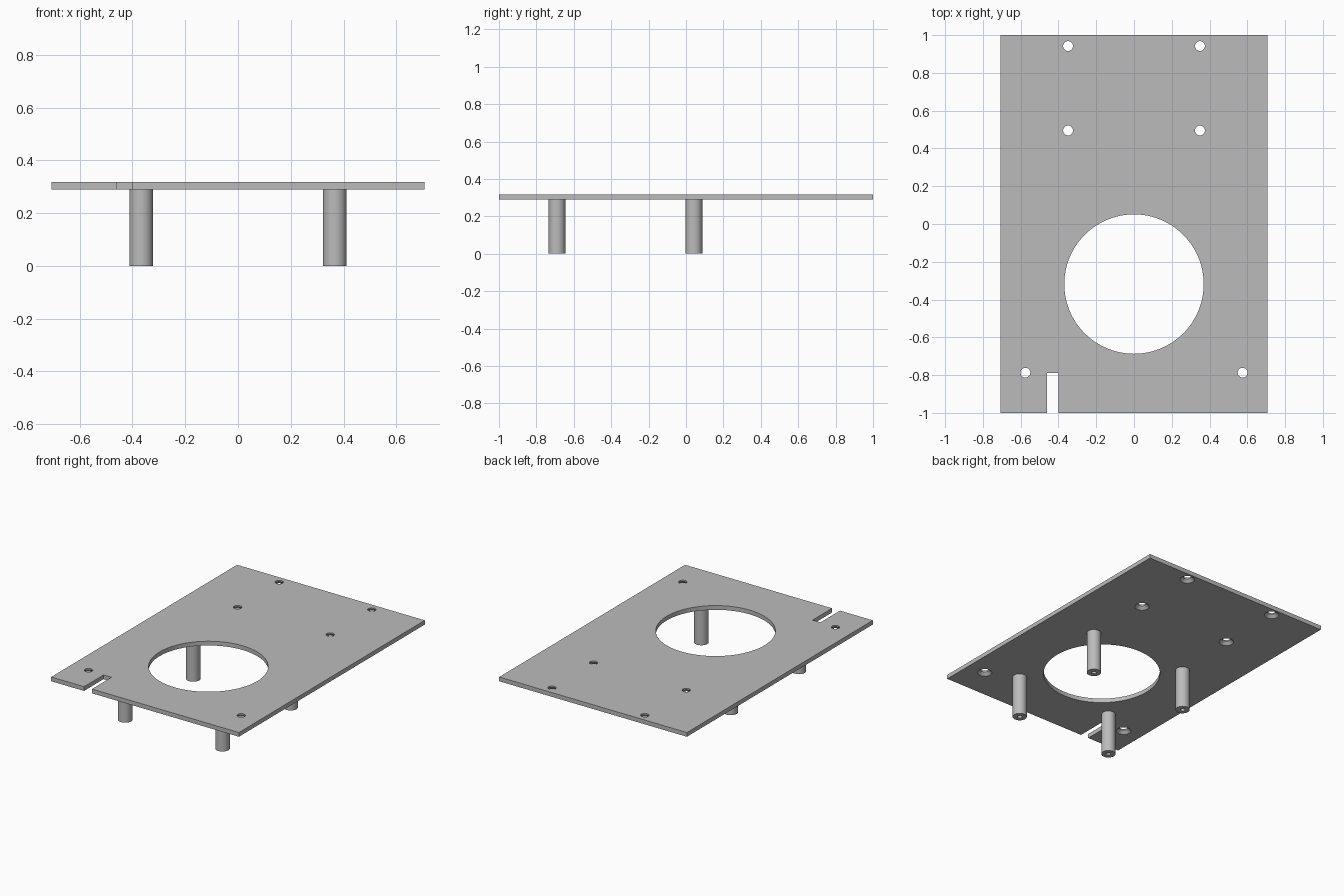
import bpy, bmesh, math
from mathutils import Matrix

if "Cube" in bpy.data.objects:
    bpy.data.objects.remove(bpy.data.objects["Cube"])

TOP, BOTTOM = 0.318, 0.289

grey = bpy.data.materials.new("plain grey")
grey.diffuse_color = (0.5, 0.5, 0.5, 1)
grey.use_nodes = True
grey.node_tree.nodes["Principled BSDF"].inputs["Base Color"].default_value = grey.diffuse_color


def make_object(name, bm):
    mesh = bpy.data.meshes.new(name)
    bm.to_mesh(mesh)
    bm.free()
    mesh.materials.append(grey)
    obj = bpy.data.objects.new(name, mesh)
    bpy.context.collection.objects.link(obj)
    return obj


def add_box(bm, x0, x1, y0, y1, z0, z1):
    m = Matrix.Translation(((x0 + x1) / 2, (y0 + y1) / 2, (z0 + z1) / 2))
    m = m @ Matrix.Diagonal((x1 - x0, y1 - y0, z1 - z0, 1))
    bmesh.ops.create_cube(bm, size=1, matrix=m)


def add_lathe(bm, x, y, profile, sides):
    """Closed solid from a list of (radius, height), bottom to top."""
    rings = [[bm.verts.new((x + r * math.cos(2 * math.pi * i / sides),
                            y + r * math.sin(2 * math.pi * i / sides), z))
              for i in range(sides)] for r, z in profile]
    for a, b in zip(rings, rings[1:]):
        for i in range(sides):
            j = (i + 1) % sides
            bm.faces.new((a[i], a[j], b[j], b[i]))
    bm.faces.new(rings[0][::-1])
    bm.faces.new(rings[-1])


def cut(obj, cutter):
    cutter.hide_render = True
    cutter.hide_set(True)
    mod = obj.modifiers.new("cut", 'BOOLEAN')
    mod.operation = 'DIFFERENCE'
    mod.solver = 'EXACT'
    mod.object = cutter


def smooth(obj):
    bpy.ops.object.select_all(action='DESELECT')
    obj.select_set(True)
    bpy.context.view_layer.objects.active = obj
    bpy.ops.object.convert(target='MESH')
    bpy.ops.object.shade_smooth_by_angle(angle=math.radians(30))


# flat plate
bm = bmesh.new()
add_box(bm, -0.707, 0.707, -1, 1, BOTTOM, TOP)
plate = make_object("plate", bm)

# round opening, edge slot and screw holes countersunk from below
bm = bmesh.new()
add_lathe(bm, 0, -0.318, [(0.369, 0.2), (0.369, 0.4)], 96)
add_box(bm, -0.46, -0.40, -1.1, -0.79, 0.2, 0.4)
for side in (-1, 1):
    for x, y in ((0.349, 0.942), (0.349, 0.495), (0.575, -0.787)):
        add_lathe(bm, side * x, y,
                  [(0.046, 0.27), (0.046, BOTTOM), (0.026, BOTTOM + 0.02), (0.026, 0.4)], 32)
cut(plate, make_object("plate_cutter", bm))
smooth(plate)

# four standoff legs with a blind screw hole in the foot
for side, x in (("left", -0.367), ("right", 0.367)):
    for end, y in (("front", -0.69), ("back", 0.042)):
        bm = bmesh.new()
        add_lathe(bm, x, y, [(0.045, 0), (0.045, BOTTOM)], 48)
        leg = make_object(f"{end}_{side}_leg", bm)
        bm = bmesh.new()
        add_lathe(bm, x, y, [(0.015, -0.05), (0.015, 0.15)], 24)
        cut(leg, make_object(f"{end}_{side}_leg_cutter", bm))
        smooth(leg)
